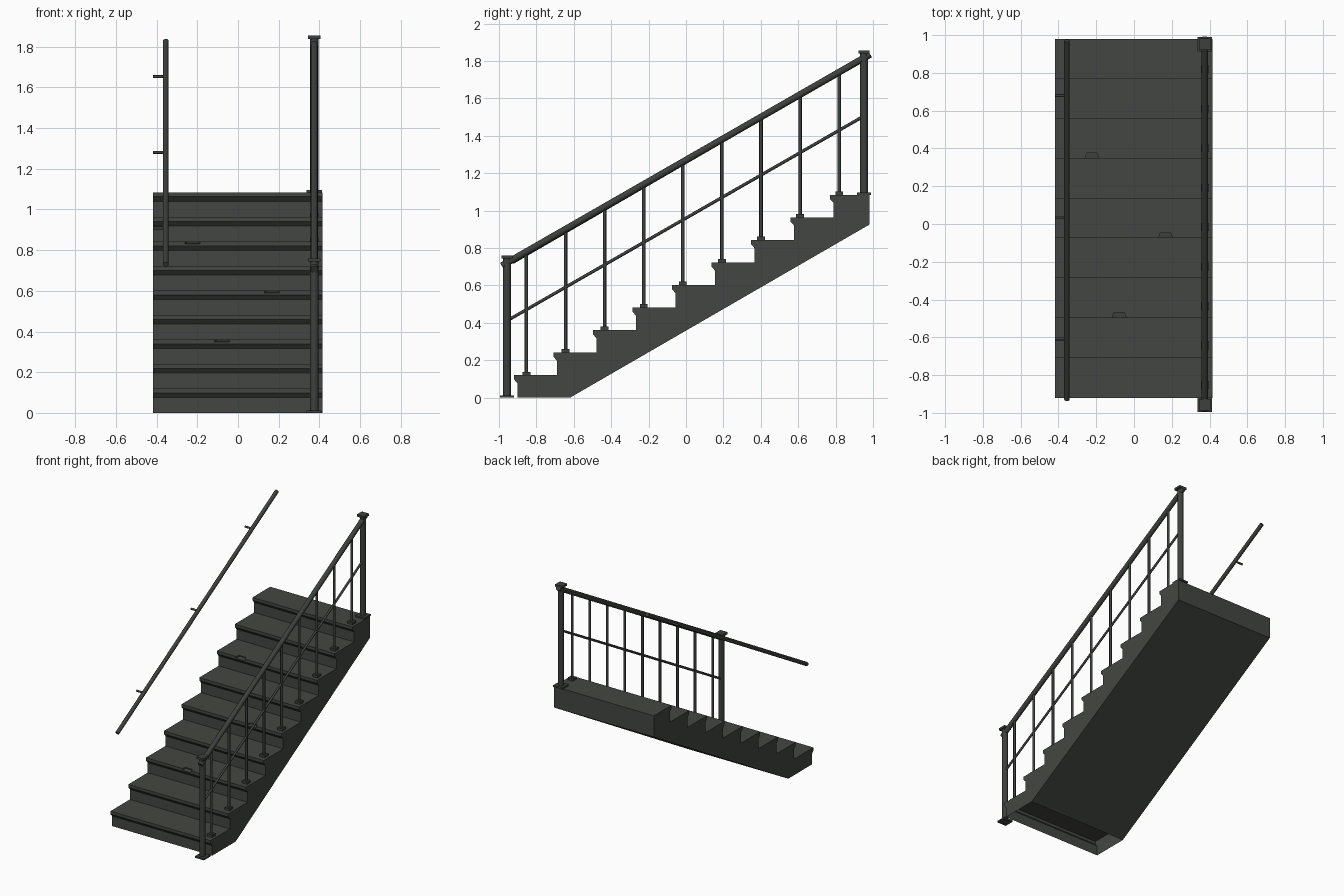
import bpy, bmesh, math
from mathutils import Vector

if "Cube" in bpy.data.objects:
    bpy.data.objects.remove(bpy.data.objects["Cube"])


def material(name, rgb):
    m = bpy.data.materials.new(name)
    m.diffuse_color = (*rgb, 1)
    m.use_nodes = True
    m.node_tree.nodes["Principled BSDF"].inputs["Base Color"].default_value = m.diffuse_color
    return m


CONCRETE = material("dark grey green", (0.055, 0.062, 0.052))
METAL = material("dark metal", (0.046, 0.052, 0.046))


def make(name, bm, mat):
    bmesh.ops.recalc_face_normals(bm, faces=bm.faces)
    me = bpy.data.meshes.new(name)
    bm.to_mesh(me)
    bm.free()
    ob = bpy.data.objects.new(name, me)
    bpy.context.collection.objects.link(ob)
    me.materials.append(mat)
    return ob


def prism(name, pts, axis_vec, mat):
    bm = bmesh.new()
    f = bm.faces.new([bm.verts.new(p) for p in pts])
    r = bmesh.ops.extrude_face_region(bm, geom=[f])
    bmesh.ops.translate(bm, vec=axis_vec,
                        verts=[v for v in r["geom"] if isinstance(v, bmesh.types.BMVert)])
    return make(name, bm, mat)


def box(name, c, s, mat=METAL):
    bm = bmesh.new()
    bmesh.ops.create_cube(bm, size=1)
    for v in bm.verts:
        v.co = Vector(c) + Vector([a * b for a, b in zip(v.co, s)])
    return make(name, bm, mat)


def rod(name, a, b, r, sides=12, mat=METAL):
    a, b = Vector(a), Vector(b)
    bm = bmesh.new()
    bmesh.ops.create_cone(bm, cap_ends=True, segments=sides, radius1=r, radius2=r,
                          depth=(b - a).length)
    q = (b - a).to_track_quat('Z', 'Y')
    for v in bm.verts:
        v.co = (a + b) / 2 + q @ v.co
    ob = make(name, bm, mat)
    for p in ob.data.polygons:
        p.use_smooth = len(p.vertices) == 4
    for e in ob.data.edges:     # keep the end caps crisp
        e.use_edge_sharp = abs((ob.data.vertices[e.vertices[0]].co
                                - ob.data.vertices[e.vertices[1]].co).length) < r
    return ob


# stair flight: side profile with nosed treads
N, RISE, RUN, Y0 = 9, 0.1205, 0.2112, -0.92
profile = [(-0.62, 0), (-0.9, 0)]
for i in range(N):
    y, z = Y0 + RUN * i, RISE * (i + 1)
    profile += [(y + 0.02, z - 0.045), (y, z - 0.022), (y, z)]
    if i < N - 1:
        profile.append((y + RUN + 0.02, z))
profile += [(0.98, RISE * N), (0.98, 0.925)]
stairs = prism("stair_flight", [(-0.418, y, z) for y, z in profile], (0.833, 0, 0), CONCRETE)

# chipped tread edges
for x, step in ((-0.078, 2), (0.167, 4), (-0.223, 6)):
    y, z = Y0 + RUN * step, RISE * (step + 1)
    bm = bmesh.new()
    lo = [bm.verts.new(p) for p in ((x - .04, y - .01, z - .015), (x + .04, y - .01, z - .015),
                                    (x + .028, y + .028, z - .008), (x - .028, y + .028, z - .008))]
    hi = [bm.verts.new((v.co.x, v.co.y, z + .02)) for v in lo]
    bm.faces.new(lo)
    bm.faces.new(hi)
    for k in range(4):
        bm.faces.new((lo[k], lo[(k + 1) % 4], hi[(k + 1) % 4], hi[k]))
    cutter = make("chip_cutter", bm, CONCRETE)
    cutter.hide_render = True
    mod = stairs.modifiers.new("chip", 'BOOLEAN')
    mod.operation, mod.object, mod.solver = 'DIFFERENCE', cutter, 'EXACT'
    bpy.context.view_layer.objects.active = stairs
    bpy.ops.object.modifier_apply(modifier=mod.name)
    bpy.data.objects.remove(cutter)

# the foot of the flight is open underneath
bm = bmesh.new()
bm.from_mesh(stairs.data)
under = [f for f in bm.faces if all(abs(v.co.z) < 1e-4 for v in f.verts)]
bmesh.ops.delete(bm, geom=under, context='FACES')
bm.to_mesh(stairs.data)
bm.free()

# right railing
RX, SLOPE = 0.375, 0.574


def rail_z(y):
    return 0.705 + SLOPE * (y + 0.985)


rod("top_rail", (RX, -0.985, rail_z(-0.985)), (RX, 0.985, rail_z(0.985)), 0.018)
rod("middle_rail", (RX, -0.945, 0.418), (RX, 0.95, 1.505), 0.0085, 8)
for name, y, z0, z1 in (("lower", -0.957, 0, 0.76), ("upper", 0.952, RISE * N, 1.855)):
    rod(name + "_post", (RX, y, z0), (RX, y, z1 - 0.005), 0.021)
    box(name + "_post_base", (RX, y, z0 + 0.006), (0.076, 0.076, 0.012))
    box(name + "_post_cap", (RX, y, z1 - 0.008), (0.06, 0.06, 0.016))
for i in range(N):
    y, z = -0.853 + 0.209 * i, RISE * (i + 1)
    rod("baluster", (RX, y, z), (RX, y, rail_z(y)), 0.0095, 8)
    box("baluster_foot", (RX, y, z + 0.009), (0.042, 0.042, 0.018))

# left wall handrail with brackets
HX = -0.355
rod("wall_handrail", (HX, -0.93, 0.728), (HX, 0.97, 1.826), 0.0145)
for y in (-0.608, 0.036, 0.68):
    z = 0.728 + 0.578 * (y + 0.93) - 0.006
    rod("handrail_bracket", (-0.418, y, z), (HX, y, z), 0.0075, 8)
